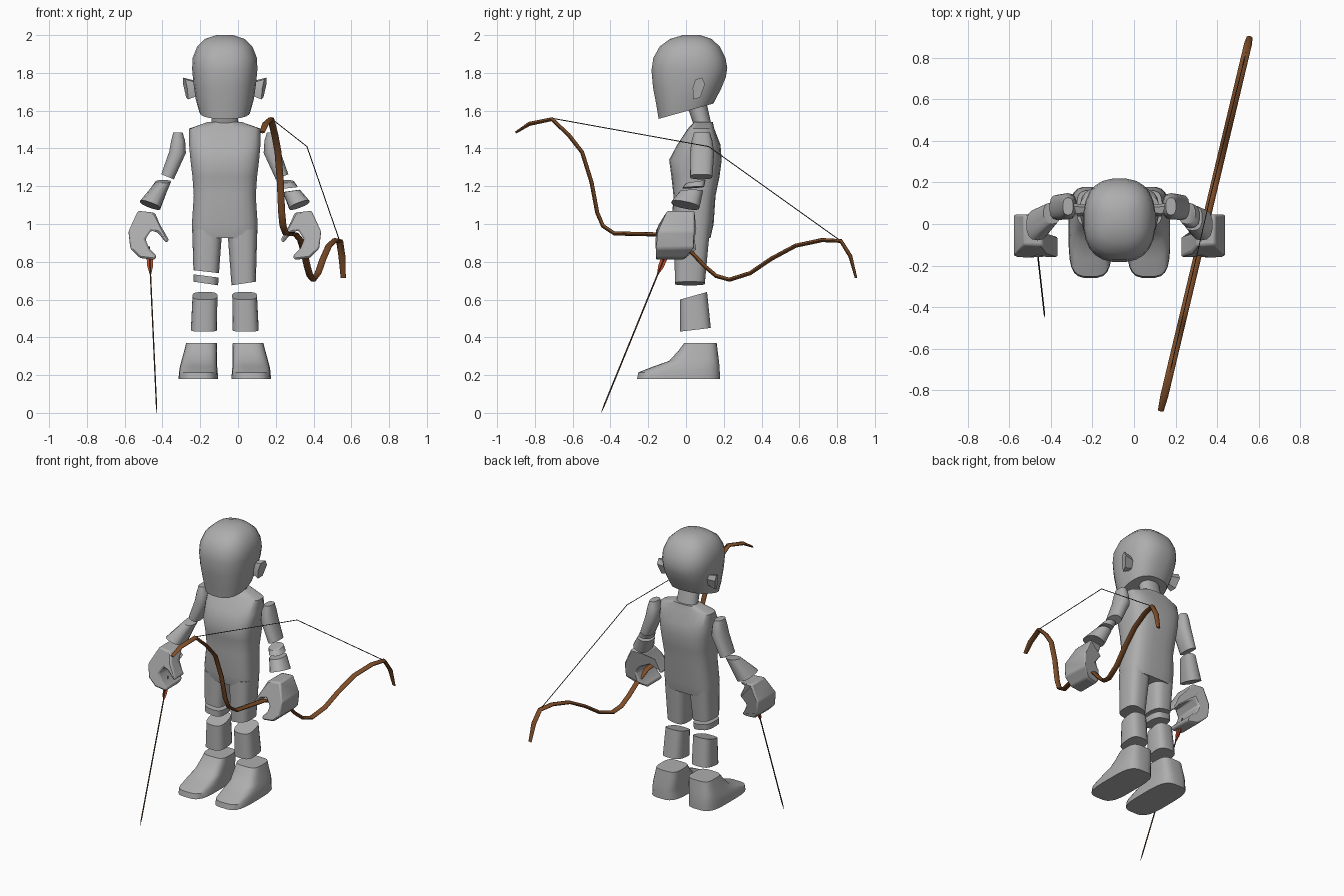
import bpy, bmesh, math
from mathutils import Vector

cube = bpy.data.objects.get("Cube")
if cube:
    bpy.data.objects.remove(cube, do_unlink=True)

MID = -0.07  # body centre line


def material(name, rgb):
    m = bpy.data.materials.new(name)
    m.use_nodes = True
    m.diffuse_color = (*rgb, 1)
    m.node_tree.nodes["Principled BSDF"].inputs["Base Color"].default_value = (*rgb, 1)
    return m


GREY = material("body_grey", (0.42, 0.42, 0.42))
WOOD = material("bow_brown", (0.21, 0.075, 0.022))
DARK = material("shaft_dark_brown", (0.09, 0.045, 0.02))
STRING = material("string_dark", (0.06, 0.05, 0.04))
RED = material("feather_red", (0.45, 0.07, 0.025))


def skin(name, rings, mat, angle=40, bevel=0):
    """Join rings of points with quads and cap both ends."""
    bm = bmesh.new()
    vs = [[bm.verts.new(p) for p in r] for r in rings]
    n = len(vs[0])
    for a, b in zip(vs, vs[1:]):
        for i in range(n):
            j = (i + 1) % n
            bm.faces.new((a[i], a[j], b[j], b[i]))
    bm.faces.new(vs[0][::-1])
    bm.faces.new(vs[-1])
    bmesh.ops.recalc_face_normals(bm, faces=bm.faces)
    me = bpy.data.meshes.new(name)
    bm.to_mesh(me)
    bm.free()
    me.materials.append(mat)
    ob = bpy.data.objects.new(name, me)
    bpy.context.collection.objects.link(ob)
    if bevel:
        mod = ob.modifiers.new("soft_edges", "BEVEL")
        mod.width = bevel
        mod.segments = 2
    bpy.ops.object.select_all(action="DESELECT")
    ob.select_set(True)
    bpy.context.view_layer.objects.active = ob
    bpy.ops.object.shade_smooth_by_angle(angle=math.radians(angle))
    return ob


def loft(name, rings, side=1, power=2.5, n=20):
    """Rings are (out, y, z, half width, half depth, tilt out, tilt y)."""
    out = []
    for u, y, z, rx, ry, tx, ty in rings:
        ring = []
        for i in range(n):
            a = math.tau * (i + 0.5) / n
            c, s = math.cos(a), math.sin(a)
            dx = rx * math.copysign(abs(c) ** (2 / power), c)
            dy = ry * math.copysign(abs(s) ** (2 / power), s)
            ring.append((MID + side * (u + dx), y + dy, z + tx * dx + ty * dy))
        out.append(ring)
    return skin(name, out, GREY)


def between(a, b, t):
    return [p + (q - p) * t for p, q in zip(a, b)]


def sweep(name, pts, radii, across, mat, n=8):
    """Oval tube; radii are (in plane, across plane)."""
    pts = [Vector(p) for p in pts]
    across = Vector(across).normalized()
    rings = []
    for i, p in enumerate(pts):
        t = (pts[min(i + 1, len(pts) - 1)] - pts[max(i - 1, 0)]).normalized()
        a = across.cross(t).normalized()
        b = t.cross(a)
        ra, rb = radii[i]
        rings.append([p + a * ra * math.cos(k * math.tau / n) + b * rb * math.sin(k * math.tau / n)
                      for k in range(n)])
    return skin(name, rings, mat, 50)


# Head, neck and torso
loft("head", [(0, 0.0, 1.597, 0.135, 0.146, 0, 0.28), (0, 0.015, 1.67, 0.155, 0.172, 0, 0.27),
              (0, 0.018, 1.75, 0.167, 0.194, 0, 0.14), (0, 0.018, 1.82, 0.174, 0.202, 0, 0.03),
              (0, 0.018, 1.88, 0.171, 0.192, 0, 0), (0, 0.02, 1.94, 0.147, 0.16, 0, 0),
              (0, 0.025, 1.98, 0.105, 0.11, 0, 0), (0, 0.03, 2.0, 0.045, 0.045, 0, 0)], n=24)
loft("neck", [(0, 0.1, 1.48, 0.075, 0.045, 0, 0), (0, 0.055, 1.64, 0.068, 0.055, 0, 0)], power=2.2)
loft("torso", [(0, 0.035, 0.925, 0.172, 0.095, 0, 0), (0, 0.035, 1.0, 0.175, 0.112, 0, 0),
               (0, 0.045, 1.15, 0.165, 0.112, 0, 0), (0, 0.05, 1.25, 0.172, 0.128, 0, 0),
               (0, 0.05, 1.34, 0.183, 0.14, 0, 0), (0, 0.068, 1.42, 0.19, 0.115, 0, 0),
               (0, 0.08, 1.505, 0.19, 0.07, 0, 0), (0, 0.092, 1.54, 0.09, 0.05, 0, 0)],
     power=3.2, n=24)

# Outlines shared by both sides
EAR = [(0.035, 1.72), (0.05, 1.765), (0.085, 1.775), (0.1, 1.74), (0.075, 1.67), (0.04, 1.66)]
HAND = [(0.37, 1.06), (0.46, 1.07), (0.51, 0.96), (0.5, 0.87), (0.45, 0.82), (0.37, 0.81),
        (0.36, 0.83), (0.4, 0.87), (0.42, 0.92), (0.39, 0.965), (0.355, 0.955), (0.31, 0.9),
        (0.295, 0.915), (0.345, 1.0)]


def hand_point(u, z, side, front):
    y = -0.16 + max(0, z - 0.95) * 0.5
    if not front:
        y = -0.06 if u < 0.357 and z > 0.85 else 0.045 - max(0, 0.86 - z) * 1.2
    return (MID + side * u, y, z)


for side, word in ((1, "left"), (-1, "right")):
    # Ear flares outward towards its top
    skin(word + "_ear", [[(MID + side * 0.15, 0.068 + (y - 0.068) * 0.7, 1.715 + (z - 1.715) * 0.7)
                          for y, z in EAR],
                         [(MID + side * (0.208 + (z - 1.715) * 0.12 + (y - 0.068) * 0.3), y, z)
                          for y, z in EAR]], GREY, 30)

    # Arm
    loft(word + "_upper_arm", [(0.248, 0.085, 1.485, 0.025, 0.042, 0, 0),
                               (0.247, 0.085, 1.44, 0.038, 0.055, 0, 0),
                               (0.25, 0.085, 1.38, 0.045, 0.064, 0.1, 0),
                               (0.303, 0.08, 1.25, 0.034, 0.06, 0.4, 0)], side, n=14)
    top = (0.325, 0.052, 1.225, 0.041, 0.052, 0, 0.15)
    low = (0.395, -0.004, 1.1, 0.054, 0.075, 0.36, -0.2)
    cuts = ((0, 0.25), (0.4, 1)) if side > 0 else ((0, 1),)
    for k, (a, b) in enumerate(cuts):
        loft(f"{word}_forearm_{k + 1}", [between(top, low, a), between(top, low, b)], side, n=14)

    # Curled hand with thumb
    skin(word + "_hand", [[hand_point(u, z, side, f) for u, z in HAND] for f in (True, False)],
         GREY, 35, 0.01)

    # Leg
    hip = (0.093, 0.033, 0.97, 0.08, 0.094, 0, 0)
    knee = (0.1, 0.02, 0.685, 0.065, 0.08, 0.15, 0)
    cuts = ((0, 1),) if side > 0 else ((0, 0.78), (0.86, 1))
    for k, (a, b) in enumerate(cuts):
        loft(f"{word}_thigh_{k + 1}", [between(hip, knee, a), between(hip, knee, b)], side, 3)
    loft(word + "_shin", [(0.105, 0.04, 0.62, 0.066, 0.072, 0, 0.28),
                          (0.11, 0.05, 0.44, 0.07, 0.082, 0, 0.12)], side, 3)

    # Shoe, stacked from the sole up: front edge, back edge, height, inner, outer
    shoe = [(-0.26, 0.18, 0.18, 0.035, 0.245), (-0.253, 0.18, 0.215, 0.037, 0.243),
            (-0.17, 0.178, 0.247, 0.04, 0.238), (-0.09, 0.175, 0.275, 0.04, 0.23),
            (-0.04, 0.168, 0.33, 0.04, 0.215), (-0.01, 0.163, 0.37, 0.042, 0.205)]
    loft(word + "_shoe", [((i + o) / 2, (f + b) / 2, z, (o - i) / 2, (b - f) / 2, 0, 0)
                          for f, b, z, i, o in shoe], side, 3.6, 24)


# Recurved bow lying in one slanted upright plane
def on_bow(y, z):
    return (0.343 + 0.238 * y, y, z)


ACROSS = (0.973, -0.231, 0)
limb = [(-0.9, 1.485), (-0.83, 1.53), (-0.71, 1.555), (-0.62, 1.47), (-0.55, 1.38), (-0.5, 1.22),
        (-0.47, 1.06), (-0.44, 0.99), (-0.38, 0.95), (-0.16, 0.945), (-0.05, 0.915), (0.02, 0.86),
        (0.1, 0.775), (0.16, 0.725), (0.23, 0.705), (0.34, 0.74), (0.45, 0.815), (0.58, 0.885),
        (0.72, 0.915), (0.82, 0.91), (0.87, 0.83), (0.9, 0.715)]
last = len(limb) - 1
sizes = [(0.006 if i in (0, last) else 0.011, 0.014 if i in (0, last) else 0.019)
         for i in range(last + 1)]
sweep("bow", [on_bow(*p) for p in limb], sizes, ACROSS, WOOD)
sweep("bow_string", [on_bow(-0.71, 1.56), (0.365, 0.12, 1.41), on_bow(0.82, 0.91)],
      [(0.0025, 0.0025)] * 3, ACROSS, STRING, 6)

# Arrow held point down
nock, tip = Vector((-0.47, -0.09, 0.88)), Vector((-0.43, -0.449, 0.001))
sweep("arrow", [nock, nock.lerp(tip, 0.95), tip], [(0.004, 0.004), (0.004, 0.004), (0.001, 0.001)],
      (1, 0, 0), DARK, 6)
for k, swap in enumerate((1, -1)):
    vane = [(0.002, 0.002), (0.003, 0.017), (0.003, 0.015), (0.002, 0.003)]
    sweep(f"arrow_feather_{k + 1}", [nock.lerp(tip, t) for t in (0.02, 0.06, 0.12, 0.17)],
          [r[::swap] for r in vane], (1, 0, 0), RED, 4)
